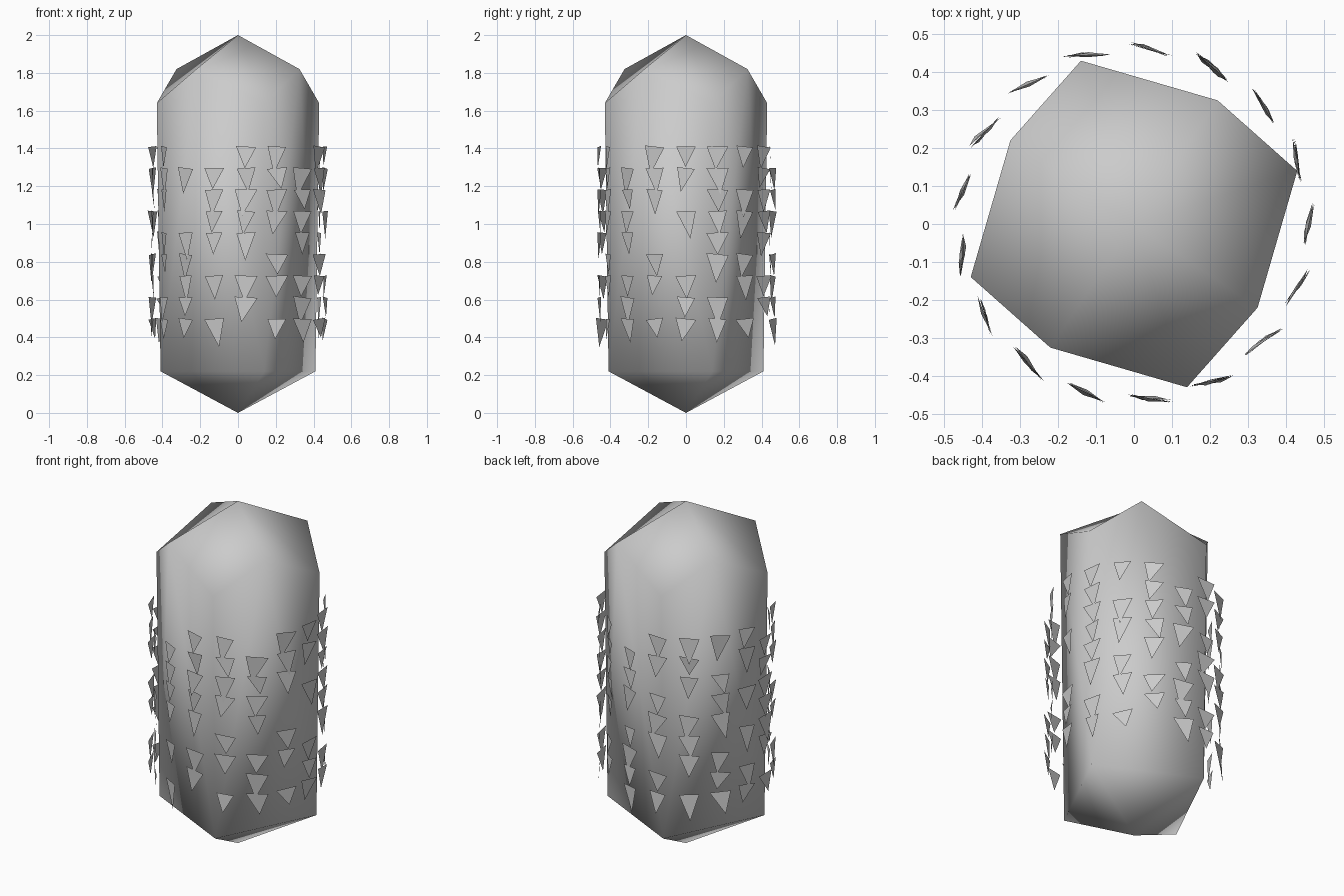
import bpy, bmesh, random
from math import cos, sin, pi, radians
from mathutils import Vector, Matrix

if "Cube" in bpy.data.objects:
    bpy.data.objects.remove(bpy.data.objects["Cube"])

random.seed(7)


def make_object(name, bm, smooth):
    bmesh.ops.recalc_face_normals(bm, faces=bm.faces)
    mesh = bpy.data.meshes.new(name)
    bm.to_mesh(mesh)
    bm.free()
    for p in mesh.polygons:
        p.use_smooth = smooth
    obj = bpy.data.objects.new(name, mesh)
    bpy.context.collection.objects.link(obj)
    return obj


def ring(bm, radius, angle, z):
    return [bm.verts.new((radius * cos(radians(angle + 90 * i)),
                          radius * sin(radians(angle + 90 * i)), z)) for i in range(4)]


# Body: faceted pod with fourfold symmetry and pointed ends
bm = bmesh.new()
top = bm.verts.new((0, 0, 2))
bottom = bm.verts.new((0, 0, 0))
shoulder = ring(bm, 0.452, 18, 1.64)
crown = ring(bm, 0.393, 55.9, 1.82)
base = ring(bm, 0.433, 18.8, 0.22)
for i in range(4):
    j = (i + 1) % 4
    for tri in ((top, shoulder[i], crown[i]),
                (top, crown[i], shoulder[j]),
                (shoulder[i], base[i], crown[i]),
                (crown[i], base[i], base[j]),
                (crown[i], base[j], shoulder[j]),
                (base[i], bottom, base[j])):
        bm.faces.new(tri)
make_object("body", bm, True)

# Scales: 17 columns of downward triangles, 1 marks a scale in each of 9 rows
columns = ["110100111", "111111011", "101101101", "111110110", "011101111",
           "110111011", "111011101", "101110111", "110101011", "011111101",
           "111011011", "010011111", "011110101", "111110110", "111101101",
           "011110111", "111001101"]
bm = bmesh.new()
for k, rows in enumerate(columns):
    angle = 2 * pi * k / len(columns)
    for r, mark in enumerate(rows):
        if mark == "0":
            continue
        w = random.uniform(0.048, 0.062)
        h = random.uniform(0.10, 0.155)
        yaw = radians(random.uniform(-17, -9))
        lean = random.uniform(-0.01, 0.01)
        spin = (Matrix.Rotation(angle, 4, 'Z') @ Matrix.Translation((0.461, 0, 1.41 - 0.114 * r))
                @ Matrix.Rotation(yaw, 4, 'Z')
                @ Matrix.Rotation(radians(random.uniform(-7, 7)), 4, 'X'))
        pts = [(0, -w, 0), (lean, random.uniform(-0.02, 0.02), -h), (0, w, 0)]
        bm.faces.new([bm.verts.new(spin @ Vector(p)) for p in pts])
make_object("scales", bm, False)
